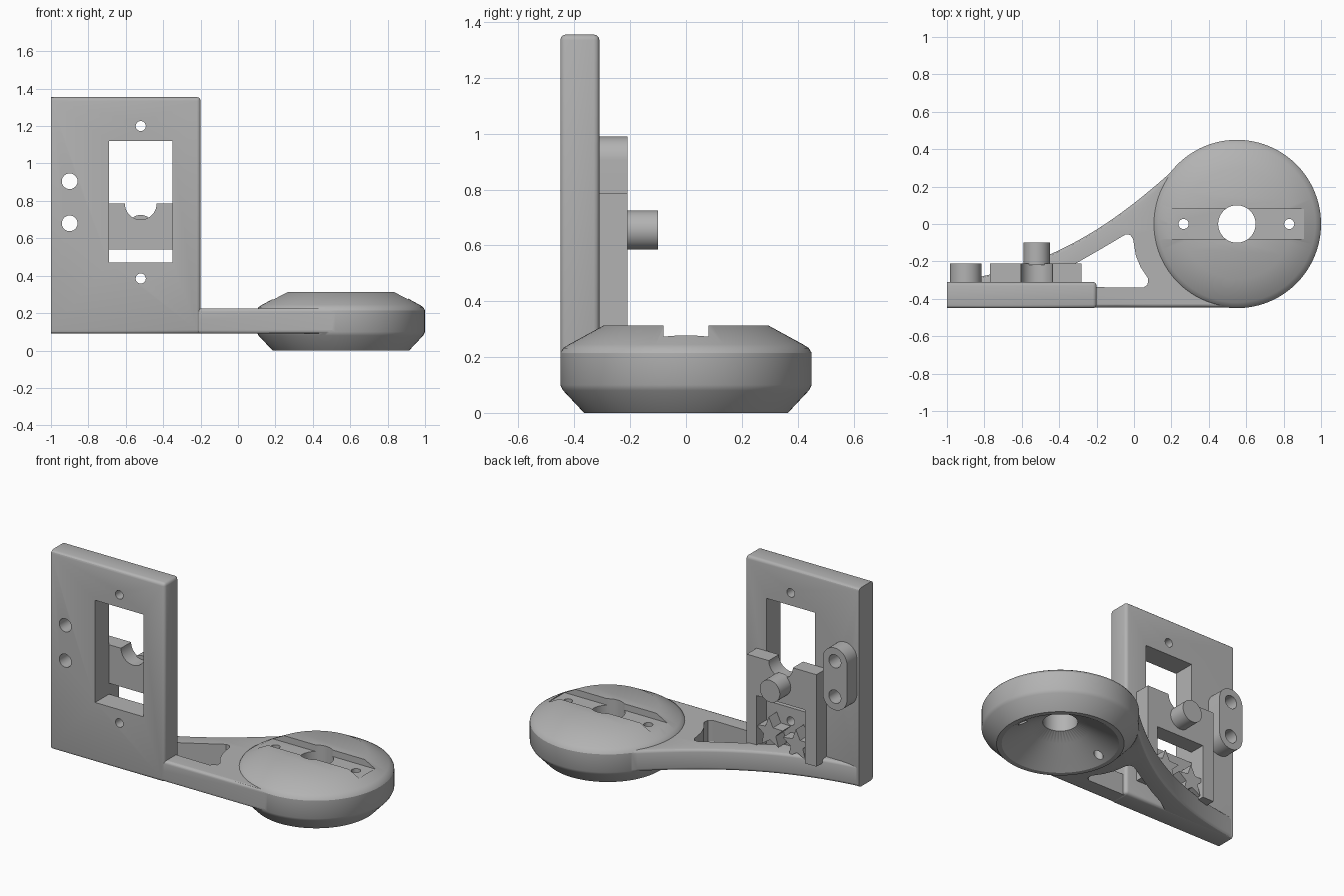
import bpy, bmesh, math
from mathutils import Vector
from mathutils.geometry import interpolate_bezier

cube = bpy.data.objects.get("Cube")
if cube:
    bpy.data.objects.remove(cube, do_unlink=True)

grey = bpy.data.materials.new("plain_grey")
grey.use_nodes = True
grey.diffuse_color = (0.45, 0.45, 0.45, 1)
grey.node_tree.nodes["Principled BSDF"].inputs["Base Color"].default_value = grey.diffuse_color


def finish(name, bm):
    bmesh.ops.recalc_face_normals(bm, faces=bm.faces)
    mesh = bpy.data.meshes.new(name)
    bm.to_mesh(mesh)
    bm.free()
    mesh.materials.append(grey)
    obj = bpy.data.objects.new(name, mesh)
    bpy.context.collection.objects.link(obj)
    return obj


def prism(name, points, axis, low, high, bevel=0):
    """Extrude an outline along y or z; the outer end at x = -1 stays sharp."""
    bm = bmesh.new()
    verts = [bm.verts.new((a, low, b) if axis == "y" else (a, b, low)) for a, b in points]
    face = bm.faces.new(verts)
    new = bmesh.ops.extrude_face_region(bm, geom=[face])["geom"]
    shift = (0, high - low, 0) if axis == "y" else (0, 0, high - low)
    bmesh.ops.translate(bm, vec=shift, verts=[v for v in new if isinstance(v, bmesh.types.BMVert)])
    bmesh.ops.recalc_face_normals(bm, faces=bm.faces)
    if bevel:
        edges = [e for e in bm.edges if e.calc_face_angle(0) > 0.6
                 and max(v.co.x for v in e.verts) > -0.99]
        bmesh.ops.bevel(bm, geom=edges, offset=bevel, segments=3, profile=0.5, affect="EDGES")
    return finish(name, bm)


def arc(cx, cy, r, start=0, end=360, steps=48):
    count = steps if end - start == 360 else steps + 1
    angles = [math.radians(start + (end - start) * i / steps) for i in range(count)]
    return [(cx + r * math.cos(a), cy + r * math.sin(a)) for a in angles]


def rect(x0, x1, y0, y1):
    return [(x0, y0), (x1, y0), (x1, y1), (x0, y1)]


def lathe(name, profile, x, steps=96):
    bm = bmesh.new()
    rings = [[bm.verts.new((px, py, z)) for px, py in arc(x, 0, r, steps=steps)] for r, z in profile]
    for low, high in zip(rings, rings[1:]):
        for i in range(steps):
            j = (i + 1) % steps
            bm.faces.new((low[i], low[j], high[j], high[i]))
    bm.faces.new(rings[0])
    bm.faces.new(rings[-1])
    return finish(name, bm)


def combine(obj, other, operation="DIFFERENCE"):
    other.hide_render = True
    mod = obj.modifiers.new(operation.lower(), "BOOLEAN")
    mod.operation = operation
    mod.solver = "EXACT"
    mod.object = other
    bpy.context.view_layer.objects.active = obj
    bpy.ops.object.modifier_apply(modifier=mod.name)
    bpy.data.objects.remove(other, do_unlink=True)


def drill(obj, x, z, r):
    combine(obj, prism("drill", arc(x, z, r), "y", -0.6, 0))


# Upright mounting plate with window and screw holes
MID, SIDE = -0.52, -0.9
plate = prism("mounting_plate", rect(-1, -0.2, 0.09, 1.355), "y", -0.45, -0.31, 0.02)
combine(plate, prism("window", rect(-0.69, -0.35, 0.47, 1.12), "y", -0.6, 0))
for z in (0.385, 1.2):
    drill(plate, MID, z, 0.027)

# Rounded boss behind the two cable holes
boss = prism("cable_boss", arc(SIDE, 0.905, 0.085, 0, 180, 24) + arc(SIDE, 0.68, 0.085, 180, 360, 24),
             "y", -0.312, -0.21)
for z in (0.68, 0.905):
    drill(plate, SIDE, z, 0.042)
    drill(boss, SIDE, z, 0.042)

# Clip block: two legs, a bridge and a round notch on top
outline = [(-0.28, 0.2), (-0.28, 0.785)] + arc(MID, 0.785, 0.085, -180, 0, 24)[::-1]
outline += [(-0.77, 0.785), (-0.77, 0.2), (-0.69, 0.2), (-0.69, 0.54), (-0.35, 0.54), (-0.35, 0.2)]
clip = prism("clip_block", outline, "y", -0.312, -0.21)
peg = prism("clip_peg", arc(MID, 0.655, 0.07), "y", -0.22, -0.1)

# Jagged remnants at the foot of the clip opening
for side, (x, z) in zip(("left", "right"), ((-0.43, 0.32), (-0.62, 0.29))):
    star = [p for i in range(5)
            for p in (arc(x, z, 0.1, 72 * i + 15, 72 * i + 16, 1)[0],
                      arc(x, z, 0.045, 72 * i + 51, 72 * i + 52, 1)[0])]
    prism("jagged_" + side, star, "y", -0.305, -0.225)

# Round base: chamfered disc joined to a sweeping arm
HUB = 0.55
disc = lathe("base", [(0.365, 0), (0.44, 0.08), (0.45, 0.1), (0.45, 0.215), (0.44, 0.232),
                      (0.42, 0.245), (0.295, 0.313)], HUB)
sweep = interpolate_bezier(Vector((0.245, 0.32)), Vector((-0.11, -0.005)),
                           Vector((-0.45, -0.24)), Vector((-0.998, -0.312)), 28)
arm = prism("arm", [(-0.998, -0.447), (HUB, -0.447)] + [tuple(p[:2]) for p in sweep],
            "z", 0.092, 0.226, 0.018)
combine(arm, prism("arm_opening", [(-0.52, -0.335), (0.05, -0.34), (0.073, -0.325), (0.075, -0.29),
                                   (0.035, -0.23), (0.01, -0.17), (-0.005, -0.08), (-0.02, -0.058),
                                   (-0.045, -0.056), (-0.17, -0.13), (-0.3, -0.205), (-0.42, -0.265)],
                   "z", 0, 0.5))
combine(disc, arm, "UNION")
combine(disc, lathe("cavity", [(0.35, -0.02), (0.335, 0), (0.17, 0.1), (0.1, 0.14)], HUB))
combine(disc, prism("slot", rect(0.18, 0.91, -0.08, 0.08), "z", 0.272, 0.5))
for x, r in ((HUB, 0.1), (0.265, 0.027), (0.83, 0.027)):
    combine(disc, prism("hole", arc(x, 0, r), "z", -0.1, 0.5))

# Smooth curved faces, keep hard edges
bpy.ops.object.select_all(action="DESELECT")
for obj in (plate, boss, clip, peg, disc):
    obj.select_set(True)
bpy.context.view_layer.objects.active = plate
bpy.ops.object.shade_smooth_by_angle(angle=math.radians(30))
